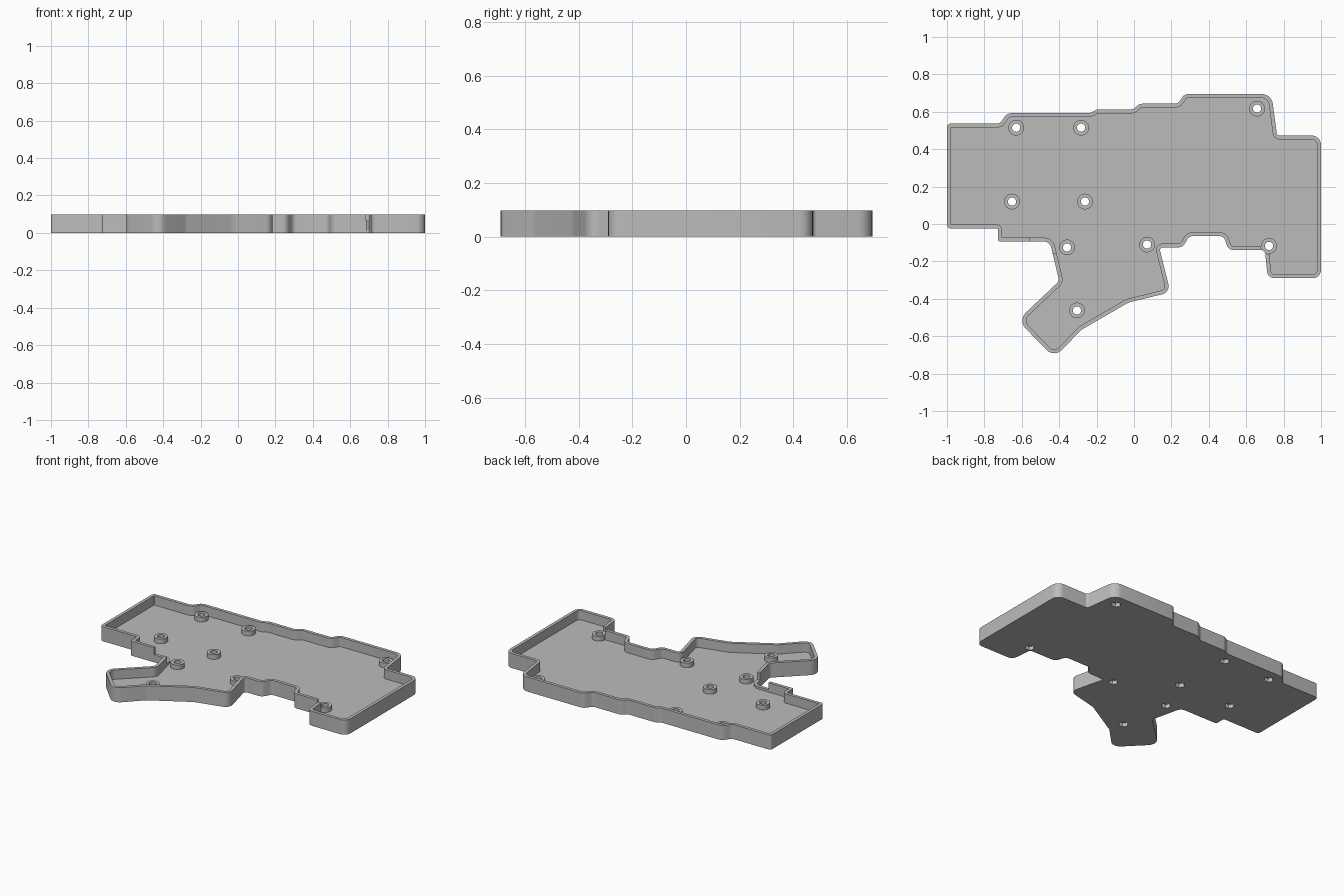
import bpy, bmesh
from math import pi, sin, cos, tan
from mathutils import Vector

cube = bpy.data.objects.get("Cube")
if cube:
    bpy.data.objects.remove(cube, do_unlink=True)

HEIGHT, FLOOR, WALL, BOSS_TOP = 0.097, 0.035, 0.021, 0.066

grey = bpy.data.materials.new("plain grey")
grey.use_nodes = True
grey.diffuse_color = (0.5, 0.5, 0.5, 1)
grey.node_tree.nodes["Principled BSDF"].inputs["Base Color"].default_value = (0.5, 0.5, 0.5, 1)

# Outline corners, clockwise from the back right: x, y, fillet radius
OUTLINE = [
    (-1, .537, .02), (-.715, .537, .03), (-.68, .593, .05),
    (-.235, .593, .04), (-.2, .612, .04), (-.005, .612, .04), (.03, .643, .04),
    (.235, .643, .03), (.27, .695, .04), (.735, .695, .06), (.765, .473, .015),
    (1, .473, .05), (1, -.29, .045), (.715, -.29, .04), (.70, -.14, .015),
    (.505, -.14, .04), (.48, -.065, .03), (.295, -.065, .03), (.26, -.125, .04),
    (.135, -.125, .015), (.195, -.365, .045), (-.03, -.42, .15), (-.28, -.565, .05),
    (-.427, -.715, .055), (-.622, -.515, .06), (-.4, -.305, .03), (-.45, -.094, .04),
    (-.727, -.094, .01), (-.727, -.024, .008), (-1, -.024, .02),
]

# Screw post centres
POSTS = [(-.63, .515), (-.283, .515), (.658, .617), (-.652, .12), (-.262, .12),
         (-.358, -.125), (.07, -.11), (.722, -.117), (-.305, -.462)]


def rounded_outline(inset=0.0, steps=6):
    """Offset the corners inwards, then fillet each one with an arc."""
    n = len(OUTLINE)
    pts = [Vector(c[:2]) for c in OUTLINE]
    corners = []
    for i, p in enumerate(pts):
        a = (p - pts[i - 1]).normalized()
        b = (pts[(i + 1) % n] - p).normalized()
        na, nb = Vector((a.y, -a.x)), Vector((b.y, -b.x))
        turn = a.x * b.y - a.y * b.x
        radius = OUTLINE[i][2] + (inset if turn > 0 else -inset)
        corners.append((p + (na + nb) * inset / (1 + na.dot(nb)), max(radius, .004)))
    result = []
    for i, (p, radius) in enumerate(corners):
        back = corners[i - 1][0] - p
        ahead = corners[(i + 1) % n][0] - p
        half = back.angle(ahead) / 2
        reach = min(radius / tan(half), back.length * .48, ahead.length * .48)
        radius = reach * tan(half)
        u, v = back.normalized(), ahead.normalized()
        centre = p + (u + v).normalized() * radius / sin(half)
        start, end = p + u * reach - centre, p + v * reach - centre
        sweep = pi - 2 * half
        for k in range(steps + 1):
            t = k / steps
            arc = (start * sin((1 - t) * sweep) + end * sin(t * sweep)) / sin(sweep)
            result.append(centre + arc)
    return result


def prism(name, points, z0, z1):
    """Extrude a flat outline between two heights."""
    bm = bmesh.new()
    face = bm.faces.new([bm.verts.new((p[0], p[1], z0)) for p in points])
    out = bmesh.ops.extrude_face_region(bm, geom=[face])
    top = [g for g in out["geom"] if isinstance(g, bmesh.types.BMVert)]
    bmesh.ops.translate(bm, verts=top, vec=(0, 0, z1 - z0))
    bmesh.ops.recalc_face_normals(bm, faces=bm.faces[:])
    mesh = bpy.data.meshes.new(name)
    bm.to_mesh(mesh)
    bm.free()
    mesh.materials.append(grey)
    obj = bpy.data.objects.new(name, mesh)
    bpy.context.collection.objects.link(obj)
    return obj


def ring(x, y, radius, sides):
    return [(x + radius * cos(2 * pi * k / sides), y + radius * sin(2 * pi * k / sides))
            for k in range(sides)]


def combine(target, tool, operation):
    """Apply a boolean and discard the tool."""
    tool.hide_render = True
    mod = target.modifiers.new("cut", "BOOLEAN")
    mod.operation, mod.object, mod.solver = operation, tool, "EXACT"
    bpy.context.view_layer.objects.active = target
    bpy.ops.object.modifier_apply(modifier=mod.name)
    bpy.data.objects.remove(tool, do_unlink=True)


# Tray with a raised rim
tray = prism("case_tray", rounded_outline(), 0, HEIGHT)
combine(tray, prism("cavity", rounded_outline(WALL), FLOOR, .2), "DIFFERENCE")

# Lowered piece of rim beside the arm
notch = [(-.555, -.155), (-.41, -.155), (-.41, -.06), (-.555, -.06)]
combine(tray, prism("rim_notch", notch, .05, .2), "DIFFERENCE")

# Screw posts with a round hole above and a hexagonal nut pocket below
for x, y in POSTS:
    combine(tray, prism("post", ring(x, y, .042, 32), .012, BOSS_TOP), "UNION")
    combine(tray, prism("post_clearance", ring(x, y, .044, 32), BOSS_TOP + .001, .2), "DIFFERENCE")
    combine(tray, prism("screw_hole", ring(x, y, .022, 24), -.05, .2), "DIFFERENCE")
    combine(tray, prism("nut_pocket", ring(x, y, .03, 6), -.05, .025), "DIFFERENCE")

# Smooth shading with sharp edges
bpy.ops.object.select_all(action="DESELECT")
tray.select_set(True)
bpy.context.view_layer.objects.active = tray
bpy.ops.object.shade_smooth_by_angle(angle=pi / 6)
